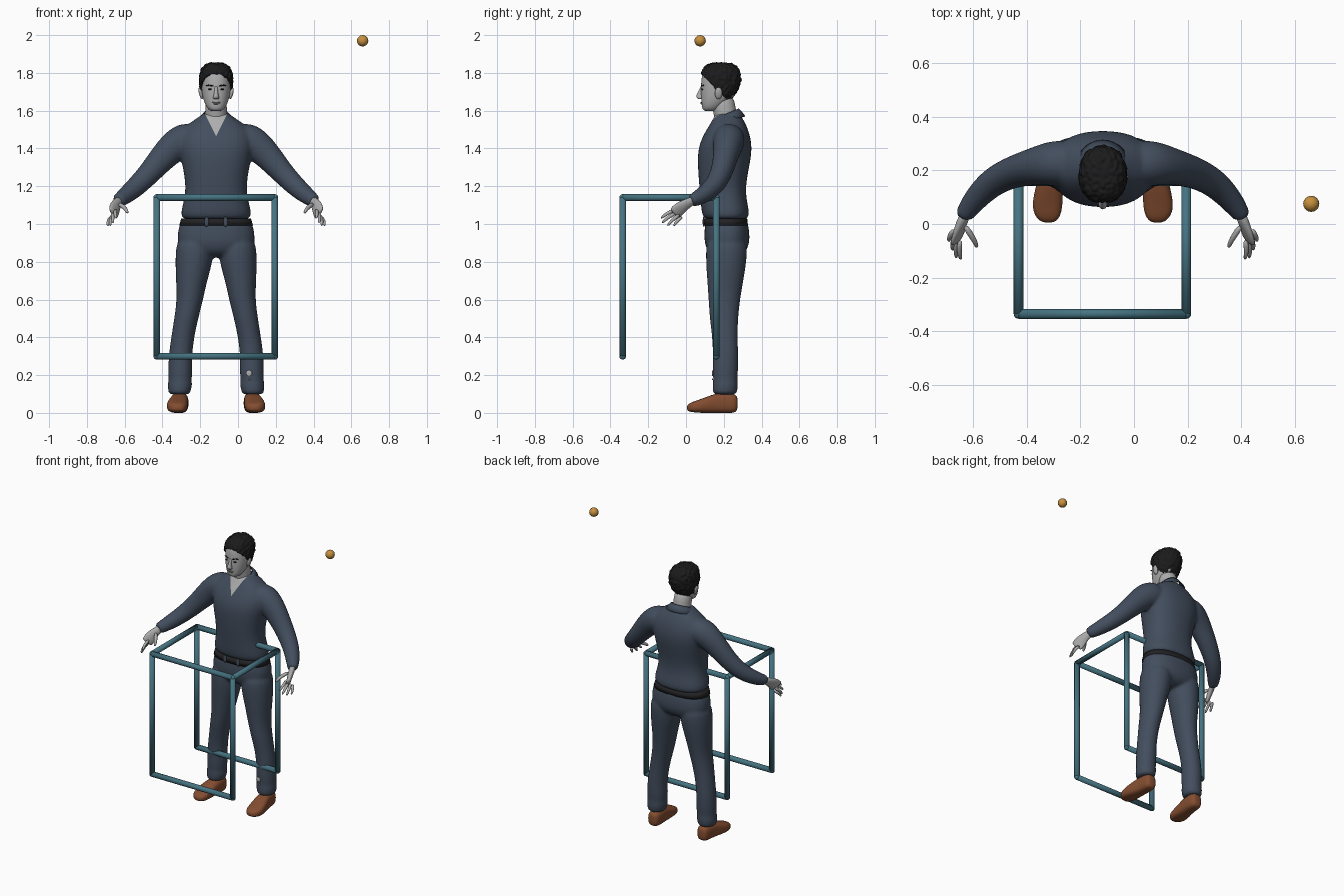
import bpy, bmesh, math
from mathutils import Vector, Matrix, noise
from mathutils.bvhtree import BVHTree

if "Cube" in bpy.data.objects:
    bpy.data.objects.remove(bpy.data.objects["Cube"])

CX = -0.116   # the figure stands off centre; its parts are built around local x = 0


def material(name, r, g, b):
    m = bpy.data.materials.new(name)
    m.use_nodes = True
    m.diffuse_color = (r, g, b, 1)
    m.node_tree.nodes["Principled BSDF"].inputs["Base Color"].default_value = (r, g, b, 1)
    return m


CLOTH = material("slate cloth", 0.055, 0.075, 0.11)
SKIN = material("pale grey skin", 0.42, 0.42, 0.42)
LIP = material("lip grey", 0.24, 0.23, 0.23)
HAIR = material("black hair", 0.011, 0.011, 0.011)
BELT = material("dark belt", 0.016, 0.016, 0.018)
LEATHER = material("brown leather", 0.23, 0.075, 0.03)
TEAL = material("teal bar", 0.06, 0.17, 0.22)
AMBER = material("amber ball", 0.56, 0.28, 0.05)


def loft(bm, rings, axis=None, up=(0, 1, 0), p=2.0, n=16, side=1):
    """Skin a closed body over rings of (x, y, z, width radius, depth radius)."""
    pts = [Vector((side * r[0], r[1], r[2])) for r in rings]
    loops = []
    for i, r in enumerate(rings):
        d = Vector(axis) if axis else pts[min(i + 1, len(pts) - 1)] - pts[max(i - 1, 0)]
        d.normalize()
        v = Vector(up)
        v = (v - d * v.dot(d)).normalized()
        u = v.cross(d)
        loop = []
        for k in range(n):
            c, s = math.cos(math.tau * k / n), math.sin(math.tau * k / n)
            a = math.copysign(abs(c) ** (2 / p), c) * r[3]
            b = math.copysign(abs(s) ** (2 / p), s) * r[4]
            loop.append(bm.verts.new(pts[i] + u * a + v * b))
        loops.append(loop)
    for a, b in zip(loops, loops[1:]):
        for k in range(n):
            j = (k + 1) % n
            bm.faces.new((a[k], a[j], b[j], b[k]))
    bm.faces.new(loops[0][::-1])
    bm.faces.new(loops[-1])


def blob(bm, loc, size, tilt=0):
    m = Matrix.Translation(loc) @ Matrix.Rotation(tilt, 4, 'Y') @ Matrix.Diagonal((*size, 1))
    bmesh.ops.create_uvsphere(bm, u_segments=16, v_segments=10, radius=1, matrix=m)


def finish(bm, name, mat, x=CX, subsurf=0, voxel=0, smooth=0):
    bmesh.ops.recalc_face_normals(bm, faces=bm.faces)
    me = bpy.data.meshes.new(name)
    bm.to_mesh(me)
    bm.free()
    ob = bpy.data.objects.new(name, me)
    bpy.context.collection.objects.link(ob)
    ob.location.x = x
    me.materials.append(mat)
    me.shade_smooth()
    if subsurf:
        mod = ob.modifiers.new("Round", 'SUBSURF')
        mod.levels = mod.render_levels = subsurf
    if voxel:
        mod = ob.modifiers.new("Union", 'REMESH')
        mod.mode, mod.voxel_size, mod.use_smooth_shade = 'VOXEL', voxel, True
    if smooth:
        mod = ob.modifiers.new("Soften", 'SMOOTH')
        mod.factor, mod.iterations = 0.5, smooth
    return ob


def applied(ob):
    """Freeze an object's modifiers and return its mesh as a bmesh."""
    bpy.context.view_layer.update()
    me = bpy.data.meshes.new_from_object(ob.evaluated_get(bpy.context.evaluated_depsgraph_get()))
    ob.modifiers.clear()
    ob.data = me
    bm = bmesh.new()
    bm.from_mesh(me)
    return bm


def column(rows):
    return [(0, cy, z, rx, ry) for z, cy, rx, ry in rows]


# Shirt: torso and sleeves fused together
bm = bmesh.new()
loft(bm, column([(1.02, .213, .16, .10), (1.035, .211, .187, .122), (1.07, .208, .188, .128),
                 (1.14, .197, .167, .122), (1.22, .193, .163, .126), (1.32, .2, .182, .14),
                 (1.40, .207, .2, .145), (1.47, .215, .2, .126), (1.525, .222, .16, .098),
                 (1.56, .222, .10, .078), (1.59, .218, .068, .062)]), axis=(0, 0, 1), p=2.3, n=20)
SLEEVE = [(.09, .228, 1.46, .08, .08), (.18, .228, 1.447, .095, .09), (.255, .215, 1.385, .08, .07),
          (.345, .192, 1.278, .062, .06), (.42, .152, 1.2, .056, .055), (.482, .085, 1.148, .047, .045),
          (.515, .035, 1.125, .038, .034), (.52, .024, 1.12, .034, .03)]
for s in (1, -1):
    loft(bm, SLEEVE, side=s)
shirt = finish(bm, "shirt", CLOTH, subsurf=2, voxel=0.01, smooth=5)

# Open neck: cut a clean V into the shirt front
bm = applied(shirt)
V_LOW, V_SLOPE = 1.465, 0.5
for s in (1, -1):
    faces = [f for f in bm.faces if f.calc_center_median().y < .2 and f.calc_center_median().z > 1.44]
    geom = faces + list({e for f in faces for e in f.edges}) + list({v for f in faces for v in f.verts})
    bmesh.ops.bisect_plane(bm, geom=geom, plane_co=(0, 0, V_LOW), plane_no=(s, 0, -V_SLOPE))
for f in bm.faces:
    c = f.calc_center_median()
    f.material_index = int(c.y < .2 and abs(c.x) < (c.z - V_LOW) * V_SLOPE)
    f.smooth = True
bm.to_mesh(shirt.data)
bm.free()
shirt.data.materials.append(SKIN)

# Collar: a flared band, open at the front
bm = bmesh.new()
rows = []
for k in range(25):
    a = math.radians(-156 + 13 * k)
    front = (1 - math.cos(a)) / 2
    z = 1.612 - .055 * front
    rows.append([bm.verts.new((r * math.sin(a), .214 + q * math.cos(a), z - h))
                 for r, q, h in ((.066, .066, 0), (.082, .08, .015), (.1, .1, .04 + .015 * front ** 4))])
for a, b in zip(rows, rows[1:]):
    for k in range(2):
        bm.faces.new((a[k], b[k], b[k + 1], a[k + 1]))
collar = finish(bm, "collar", CLOTH)
collar.modifiers.new("Thickness", 'SOLIDIFY').thickness = 0.007

# Trousers: hips and legs fused together
bm = bmesh.new()
loft(bm, column([(1.035, .213, .168, .104), (1.0, .215, .197, .116), (.93, .217, .21, .123),
                 (.87, .217, .2, .115), (.82, .215, .13, .07)]), axis=(0, 0, 1), p=2.3, n=20)
LEG = [(.11, .216, .95, .1, .112), (.114, .214, .82, .105, .112), (.13, .208, .7, .084, .098),
       (.138, .203, .6, .071, .085), (.158, .2, .5, .065, .077), (.177, .206, .4, .062, .068),
       (.19, .21, .3, .063, .069), (.189, .208, .21, .066, .069), (.191, .208, .175, .061, .064),
       (.191, .208, .15, .068, .07), (.194, .206, .115, .06, .066), (.194, .206, .095, .059, .065)]
for s in (1, -1):
    loft(bm, LEG, axis=(0, 0, -1), side=s)
finish(bm, "trousers", CLOTH, subsurf=2, voxel=0.01, smooth=4)

# Belt, its front loops, and the pale patch on the left shin
bm = bmesh.new()
loft(bm, column([(.992, .210, .196, .118), (1.03, .208, .184, .116)]), axis=(0, 0, 1), p=2.3, n=48)
finish(bm, "belt", BELT)
bm = bmesh.new()
for x in (-.05, .05):
    blob(bm, (x, .094, 1.012), (.012, .006, .027))
finish(bm, "belt_loops", CLOTH)
bm = bmesh.new()
blob(bm, (.174, .141, .21), (.016, .004, .016))
blob(bm, (.178, .141, .178), (.01, .004, .004))
finish(bm, "shin_patch", SKIN)

# Shoes
SHOE = [(.19, .274, .05, .022, .03), (.19, .262, .05, .04, .05), (.19, .22, .053, .046, .055),
        (.195, .165, .052, .048, .054), (.203, .11, .042, .055, .044), (.207, .06, .034, .057, .033),
        (.205, .025, .03, .046, .026), (.203, .004, .026, .022, .014)]
bm = bmesh.new()
for s in (1, -1):
    loft(bm, SHOE, axis=(0, -1, 0), up=(0, 0, 1), p=2.8, side=s)
finish(bm, "shoes", LEATHER, subsurf=2)

# Hands: palm, four fingers and a thumb
bm = bmesh.new()
PALM = [(.508, .045, 1.127, .026, .02), (.523, .012, 1.112, .026, .019), (.535, -.025, 1.088, .04, .017),
        (.543, -.055, 1.062, .042, .014), (.546, -.064, 1.052, .036, .01)]
TIPS = [(.528, -.135, 1.028), (.545, -.13, 1.003), (.56, -.1, .988), (.574, -.066, .987)]
for s in (1, -1):
    loft(bm, PALM, up=(-.75, -.2, .4), side=1) if s == 1 else loft(bm, PALM, up=(.75, -.2, .4), side=-1)
    for k, tip in enumerate(TIPS):
        root = Vector((.53 + .008 * k, -.058 + .013 * k, 1.075 - .012 * k))
        mid = root.lerp(Vector(tip), .5) + Vector((.008, -.004, .006))
        loft(bm, [(*root, .011, .011), (*mid, .0105, .0105), (*tip, .007, .007)], up=(1, 0, 0), n=8, side=s)
    loft(bm, [(.515, -.005, 1.107, .013, .013), (.488, -.045, 1.09, .013, .012),
              (.474, -.07, 1.072, .011, .01), (.468, -.088, 1.058, .007, .007)], up=(1, 0, 0), n=8, side=s)
finish(bm, "hands", SKIN, subsurf=1)

# Head, neck, nose and ears
SKULL = column([(1.597, .128, .022, .026), (1.606, .132, .042, .046), (1.635, .146, .06, .064),
                (1.675, .167, .073, .089), (1.72, .178, .079, .1), (1.77, .182, .08, .102),
                (1.81, .182, .07, .092), (1.835, .182, .045, .062), (1.842, .182, .02, .03)])
bm = bmesh.new()
loft(bm, SKULL, axis=(0, 0, 1), p=2.2, n=20)
head = finish(bm, "head", SKIN, subsurf=2)
bm = applied(head)
face = BVHTree.FromBMesh(bm)
bm.free()
bm = bmesh.new()
loft(bm, column([(1.48, .225, .066, .062), (1.56, .212, .06, .062), (1.62, .2, .058, .064),
                 (1.69, .19, .055, .06)]), axis=(0, 0, 1))
finish(bm, "neck", SKIN, subsurf=1)
bm = bmesh.new()
loft(bm, column([(1.735, .09, .009, .01), (1.71, .082, .009, .014), (1.682, .073, .013, .02),
                 (1.668, .073, .019, .02), (1.66, .08, .015, .012)]), axis=(0, 0, -1), n=10)
finish(bm, "nose", SKIN, subsurf=2)
bm = bmesh.new()
for s in (1, -1):
    blob(bm, (s * .081, .172, 1.692), (.01, .02, .032), s * .25)
finish(bm, "ears", SKIN)


# Face details lie on the surface of the head
def on_face(x, z):
    hit = face.ray_cast(Vector((x, -1, z)), Vector((0, 1, 0)))[0]
    return hit if hit else Vector((x, .08, z))


bm = bmesh.new()
for s in (1, -1):
    blob(bm, on_face(s * .031, 1.713), (.012, .004, .0045))
    blob(bm, on_face(s * .022, 1.731), (.012, .004, .004), -s * .2)
    blob(bm, on_face(s * .04, 1.734), (.014, .005, .0035), s * .05)
finish(bm, "eyes_and_brows", HAIR)
bm = bmesh.new()
blob(bm, on_face(0, 1.643), (.024, .005, .004))
blob(bm, on_face(0, 1.637), (.017, .006, .004))
finish(bm, "mouth", LIP)

# Hair: a shell over the skull, trimmed along a sloping hairline and roughened
bm = bmesh.new()
loft(bm, [(x, y + .002, z + .012, rx + .011, ry + .009) for x, y, z, rx, ry in SKULL],
     axis=(0, 0, 1), p=2.2, n=20)
hair = finish(bm, "hair", HAIR, subsurf=3)
bm = applied(hair)
for co, no in (((0, .085, 1.79), (0, 1, 1)), ((0, 0, 1.645), (0, 0, 1))):
    bmesh.ops.bisect_plane(bm, geom=bm.verts[:] + bm.edges[:] + bm.faces[:],
                           plane_co=co, plane_no=no, clear_inner=True)
bm.normal_update()
for v in bm.verts:
    v.co += v.normal * .007 * noise.noise(v.co * 60)
bm.to_mesh(hair.data)
bm.free()
hair.modifiers.new("Thickness", 'SOLIDIFY').thickness = 0.012

# Frame of round bars: four posts, a full top rim, and two low rails
X, Y, Z = (-.43, .195), (-.335, .16), (.3, 1.14)
bars = [((x, y, Z[0]), (x, y, Z[1])) for x in X for y in Y]
bars += [((X[0], y, z), (X[1], y, z)) for y in Y for z in Z]
bars += [((x, Y[0], Z[1]), (x, Y[1], Z[1])) for x in X]
bm = bmesh.new()
for a, b in bars:
    a, b = Vector(a), Vector(b)
    m = Matrix.Translation((a + b) / 2) @ (b - a).to_track_quat('Z', 'Y').to_matrix().to_4x4()
    bmesh.ops.create_cone(bm, cap_ends=True, segments=16, radius1=.018, radius2=.018,
                          depth=(b - a).length, matrix=m)
for x in X:
    for y in Y:
        for z in Z:
            blob(bm, (x, y, z), (.018, .018, .018))
finish(bm, "bar_frame", TEAL, x=0)

# Floating ball
bm = bmesh.new()
blob(bm, (.66, .075, 1.97), (.03, .03, .03))
finish(bm, "ball", AMBER, x=0)
